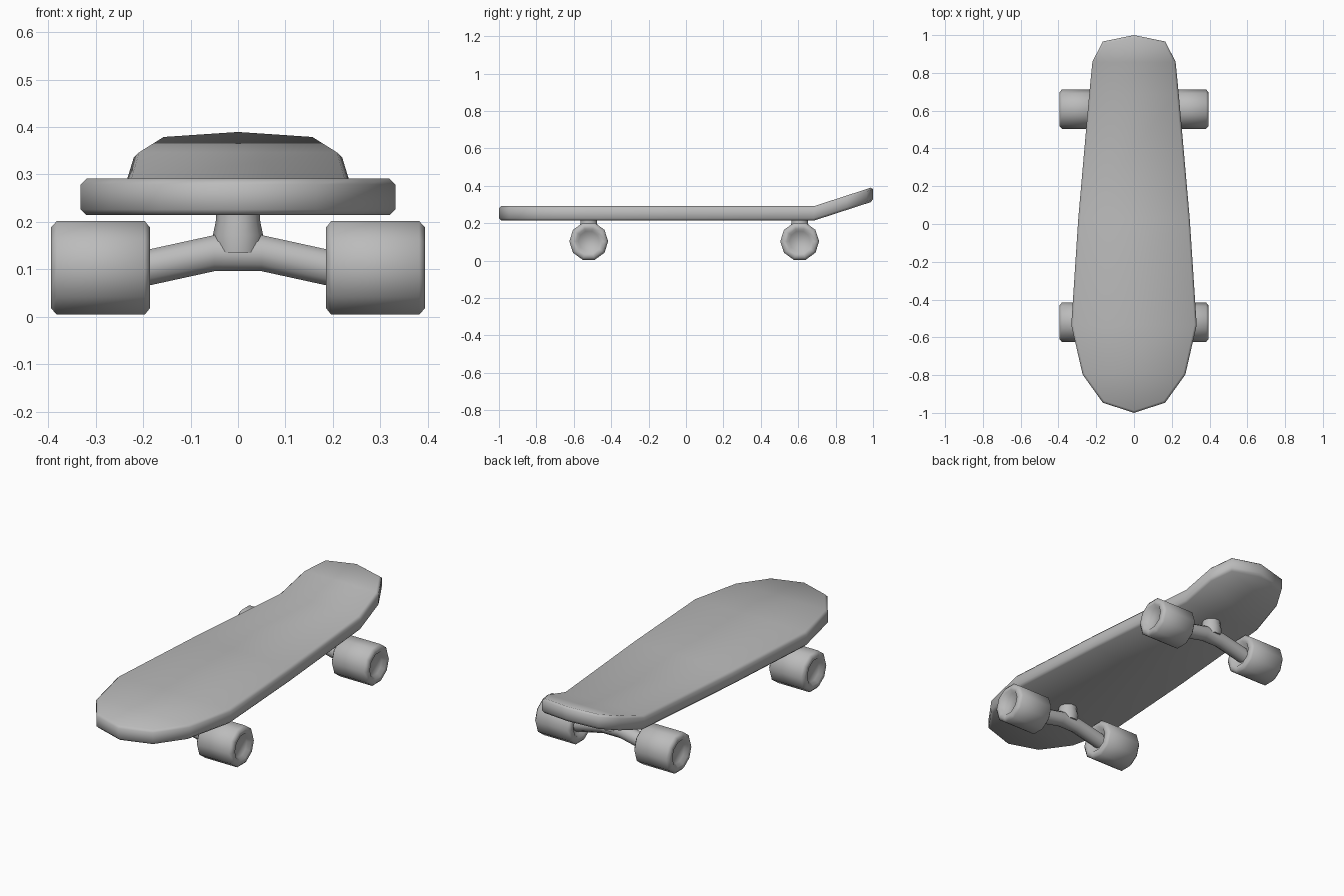
import bpy, bmesh, math

if "Cube" in bpy.data.objects:
    bpy.data.objects.remove(bpy.data.objects["Cube"])

grey = bpy.data.materials.new("grey")
grey.diffuse_color = (0.5, 0.5, 0.5, 1)
grey.use_nodes = True
grey.node_tree.nodes["Principled BSDF"].inputs["Base Color"].default_value = grey.diffuse_color


def finish(bm, name, angle=60):
    bmesh.ops.recalc_face_normals(bm, faces=bm.faces[:])
    mesh = bpy.data.meshes.new(name)
    bm.to_mesh(mesh)
    bm.free()
    mesh.materials.append(grey)
    obj = bpy.data.objects.new(name, mesh)
    bpy.context.collection.objects.link(obj)
    bpy.ops.object.select_all(action='DESELECT')
    obj.select_set(True)
    bpy.context.view_layer.objects.active = obj
    bpy.ops.object.shade_smooth_by_angle(angle=math.radians(angle))
    return obj


def lathe(name, rings, point, sides=10, phase=0.0):
    """Skin a row of rings; point(ring, cos, sin) places each corner."""
    bm = bmesh.new()
    loops = []
    for ring in rings:
        angles = [phase + math.tau * i / sides for i in range(sides)]
        loops.append([bm.verts.new(point(ring, math.cos(a), math.sin(a))) for a in angles])
    for a, b in zip(loops, loops[1:]):
        for i in range(sides):
            j = (i + 1) % sides
            bm.faces.new((a[i], a[j], b[j], b[i]))
    bm.faces.new(loops[0])
    bm.faces.new(loops[-1])
    return finish(bm, name)


# Deck: half widths along y, kicked up behind the kink
KINK, BOTTOM, THICK = 0.685, 0.214, 0.077
outline = [(0, -1), (0.165, -0.946), (0.272, -0.797), (0.332, -0.535), (0.295, 0.03),
           (0.237, KINK), (0.22, 0.86), (0.165, 0.966), (0, 1)]
bm = bmesh.new()
rows = []
for x, y in outline:
    z = BOTTOM + max(0, y - KINK) * 0.325
    rows.append([bm.verts.new((s, y, z)) for s in ((-x, x) if x else (0,))])
for a, b in zip(rows, rows[1:]):
    bm.faces.new(a + b[::-1])
top = bmesh.ops.extrude_face_region(bm, geom=bm.faces[:], use_keep_orig=True)
bmesh.ops.translate(bm, vec=(0, 0, THICK),
                    verts=[g for g in top["geom"] if isinstance(g, bmesh.types.BMVert)])
bmesh.ops.recalc_face_normals(bm, faces=bm.faces[:])
# Chamfer the upper and lower rims
rims = [e for e in bm.edges if e.is_manifold and e.calc_face_angle() > math.radians(60)]
bmesh.ops.bevel(bm, geom=rims, offset=0.012, segments=1, affect='EDGES', profile=0.5)
finish(bm, "deck")

# Trucks and wheels
WHEEL_Z = 0.103
wheel_profile = [(0.205, 0.055), (0.186, 0.068), (0.186, 0.09), (0.197, 0.104), (0.382, 0.104),
                 (0.394, 0.09), (0.394, 0.069), (0.376, 0.056)]
axle_path = [(-0.21, 0.099), (-0.05, 0.134), (0.05, 0.134), (0.21, 0.099)]
post_profile = [(0.134, 0.05), (0.172, 0.053), (0.2, 0.047), (0.225, 0.046)]

for end, y0 in (("front", -0.52), ("rear", 0.608)):
    lathe(end + "_axle", axle_path,
          lambda r, c, s: (r[0], y0 + 0.04 * c, r[1] + 0.04 * s))
    lathe(end + "_post", post_profile,
          lambda r, c, s: (r[1] * c, y0 + r[1] * s, r[0]))
    for side, sx in (("left", -1), ("right", 1)):
        lathe(f"{end}_{side}_wheel", wheel_profile,
              lambda r, c, s: (sx * r[0], y0 + r[1] * c, WHEEL_Z + r[1] * s))
